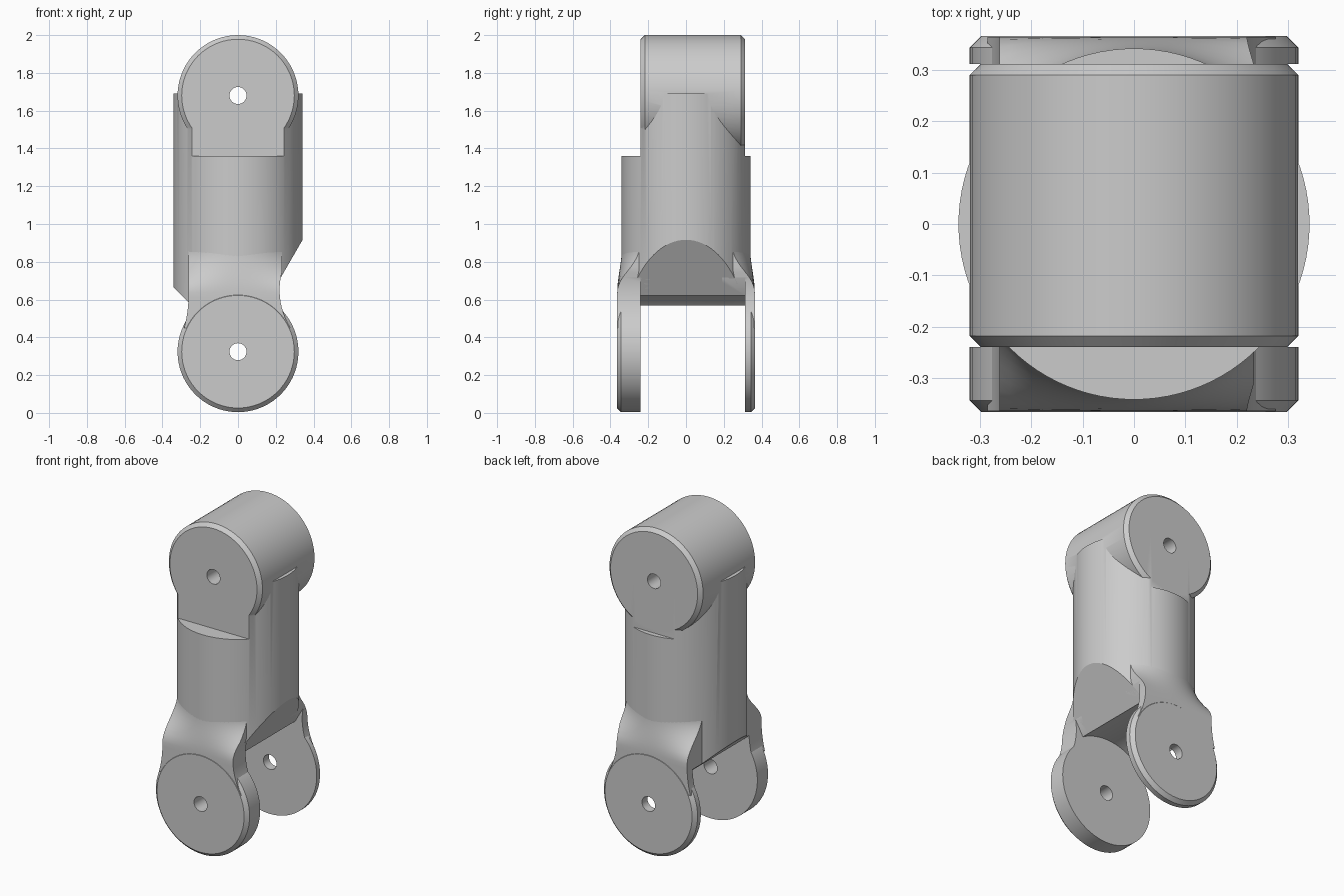
import bpy, bmesh, math
from mathutils import Matrix

if "Cube" in bpy.data.objects:
    bpy.data.objects.remove(bpy.data.objects["Cube"], do_unlink=True)

BODY_R, JOINT_R, HOLE_R = 0.342, 0.32, 0.045
TOP_Z, LOW_Z = 1.68, 0.324          # hinge axes
FRONT, BACK, OUTER = -0.24, 0.312, 0.366
BEVEL = 0.022

grey = bpy.data.materials.new("plain grey")
grey.use_nodes = True
colour = (0.6, 0.6, 0.6, 1)
grey.diffuse_color = colour
grey.node_tree.nodes["Principled BSDF"].inputs["Base Color"].default_value = colour


def make(name, bm):
    """Turn a closed bmesh into an object with outward normals."""
    bmesh.ops.recalc_face_normals(bm, faces=bm.faces)
    if bm.calc_volume(signed=True) < 0:
        bmesh.ops.reverse_faces(bm, faces=bm.faces)
    mesh = bpy.data.meshes.new(name)
    bm.to_mesh(mesh)
    bm.free()
    mesh.materials.append(grey)
    ob = bpy.data.objects.new(name, mesh)
    bpy.context.collection.objects.link(ob)
    return ob


def loft(name, rings):
    """Closed solid through rings of points."""
    bm = bmesh.new()
    loops = [[bm.verts.new(p) for p in ring] for ring in rings]
    n = len(loops[0])
    for a, b in zip(loops, loops[1:]):
        for i in range(n):
            j = (i + 1) % n
            bm.faces.new((a[i], a[j], b[j], b[i]))
    bm.faces.new(loops[0])
    bm.faces.new(loops[-1])
    return make(name, bm)


def prism(name, outline, y0, y1):
    return loft(name, [[(x, y, z) for x, z in outline] for y in (y0, y1)])


def box(name, y0, y1, z0, z1):
    return prism(name, [(-1, z0), (1, z0), (1, z1), (-1, z1)], y0, y1)


def lathe_y(name, profile, z, steps=72):
    """Solid of rings (y, radius) about a y axis at height z."""
    angles = [i * math.tau / steps for i in range(steps)]
    return loft(name, [[(r * math.cos(a), y, z + r * math.sin(a)) for a in angles]
                       for y, r in profile])


def neck(name, side, rows=16, cols=24):
    """Blend from the round body to the flat outer face of a fork disc."""
    rings = []
    for k in range(rows + 1):
        z = 0.88 - 0.43 * k / rows
        t = min(1, max(0, (0.87 - z) / 0.23))
        t = t * t * (3 - 2 * t)
        # waisted sides, narrowest just above the disc
        right = 0.22 + 1.4 * min(z - 0.65, 0.1) ** 2
        left = 0.262 + 0.8 * min(z - 0.62, 0) ** 2
        ring = []
        for i in range(cols + 1):
            x = -left + (left + right) * i / cols
            round_y = math.sqrt(BODY_R ** 2 - x * x) - 0.002
            ring.append((x, side * (round_y + (OUTER - 0.002 - round_y) * t), z))
        rings.append(ring + [(right, side * 0.19, z), (-left, side * 0.19, z)])
    return loft(name, rings)


def combine(target, other, operation='DIFFERENCE'):
    mod = target.modifiers.new("combine", 'BOOLEAN')
    mod.operation, mod.object, mod.solver = operation, other, 'EXACT'
    bpy.context.view_layer.objects.active = target
    bpy.ops.object.modifier_apply(modifier=mod.name)
    bpy.data.objects.remove(other, do_unlink=True)


# Slot for the mating part: round roof with sloping run-outs
slope = math.tan(math.radians(60))
slot = [(0.6, -0.2), (0.6, LOW_Z + 0.6 * slope)]
for i in range(25):
    a = math.radians(60 + 75 * i / 24)
    slot.append((0.345 * math.cos(a), LOW_Z + 0.345 * math.sin(a)))
slot += [(-0.5, LOW_Z + 0.5), (-0.5, -0.2)]


def cut_slot(target):
    combine(target, prism("fork_slot", slot, FRONT, BACK))


# Round upright body with flats beside the upper barrel
bm = bmesh.new()
bmesh.ops.create_cone(bm, cap_ends=True, segments=96, radius1=BODY_R, radius2=BODY_R,
                      depth=1.2, matrix=Matrix.Translation((0, 0, 1.09)))
body = make("body", bm)
combine(body, box("front_flat", -1, FRONT, 1.36, 3))
combine(body, box("back_flat", BACK, 1, 1.36, 3))

# Sloping relief on the folding side, then the slot
relief = [(0, LOW_Z), (0.6, LOW_Z + 0.6 * slope), (0.6, LOW_Z)]
combine(body, prism("fold_relief", relief, -1, 1))
cut_slot(body)

# Upper barrel with its pin hole
barrel = [(FRONT, JOINT_R - BEVEL), (FRONT + BEVEL, JOINT_R),
          (BACK - BEVEL, JOINT_R), (BACK, JOINT_R - BEVEL)]
combine(body, lathe_y("barrel", barrel, TOP_Z), 'UNION')
combine(body, lathe_y("pin_hole", [(-1, HOLE_R), (1, HOLE_R)], TOP_Z, 32))
parts = [body]

# Fork arms: a drilled disc and the neck that carries it
for side, inner, label in ((-1, FRONT, "front"), (1, BACK, "back")):
    disc = lathe_y(label + "_disc", [(inner, JOINT_R), (side * (OUTER - BEVEL), JOINT_R),
                                     (side * OUTER, JOINT_R - BEVEL)], LOW_Z)
    combine(disc, lathe_y("pin_hole", [(-1, HOLE_R), (1, HOLE_R)], LOW_Z, 32))
    arm_neck = neck(label + "_neck", side)
    cut_slot(arm_neck)
    parts += [disc, arm_neck]

bpy.ops.object.select_all(action='DESELECT')
for ob in parts:
    ob.select_set(True)
bpy.context.view_layer.objects.active = body
bpy.ops.object.shade_smooth_by_angle(angle=math.radians(25))
